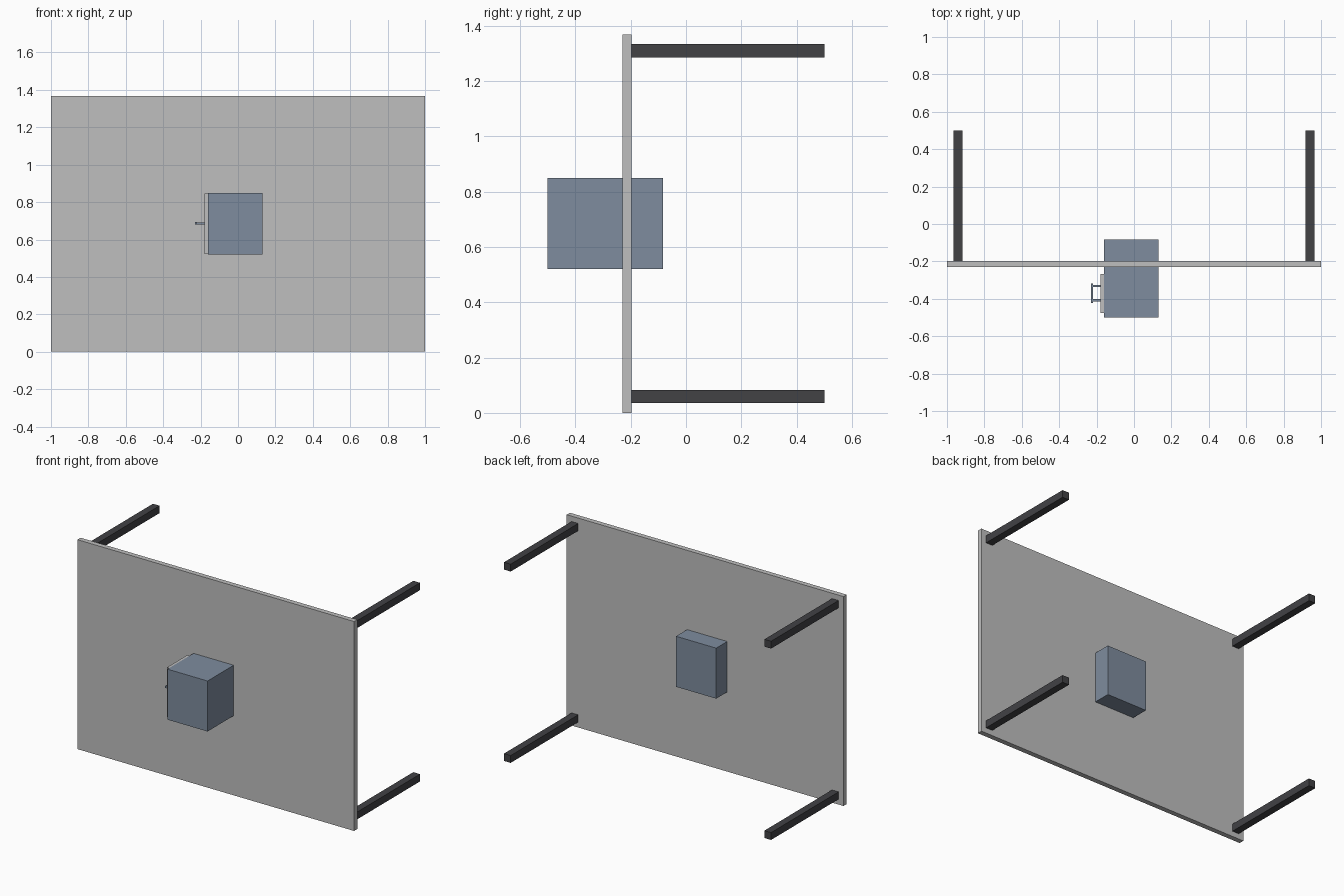
import bpy
from mathutils import Vector

cube = bpy.data.objects.get("Cube")
if cube:
    bpy.data.objects.remove(cube, do_unlink=True)


def material(name, color):
    mat = bpy.data.materials.new(name)
    mat.use_nodes = True
    mat.diffuse_color = (*color, 1)
    mat.node_tree.nodes["Principled BSDF"].inputs["Base Color"].default_value = (*color, 1)
    return mat


light_grey = material("light grey", (0.52, 0.52, 0.52))
slate_blue = material("slate blue", (0.21, 0.262, 0.342))
charcoal = material("charcoal", (0.054, 0.054, 0.06))


def box(name, low, high, mat):
    """Flat-sided block between two opposite corners."""
    low, high = Vector(low), Vector(high)
    bpy.ops.mesh.primitive_cube_add(size=1, location=(low + high) / 2)
    obj = bpy.context.object
    obj.name = name
    obj.scale = high - low
    bpy.ops.object.transform_apply(location=False, rotation=False, scale=True)
    obj.data.materials.append(mat)
    return obj


# Upright panel
box("panel", (-1, -0.23, 0), (1, -0.197, 1.368), light_grey)

# Four legs reaching back from the panel corners
half = 0.024
for side, x in (("right", -0.941), ("left", 0.941)):
    for level, z in (("lower", 0.059), ("upper", 1.309)):
        box(f"{level}_{side}_leg", (x - half, -0.197, z - half),
            (x + half, 0.5, z + half), charcoal)

# Cabinet passing through the panel
box("cabinet", (-0.16, -0.5, 0.52), (0.13, -0.083, 0.85), slate_blue)

# Drawer front with a bracket handle
box("drawer_front", (-0.18, -0.475, 0.523), (-0.16, -0.268, 0.847), light_grey)
for name, y in (("front", -0.408), ("back", -0.332)):
    box(f"{name}_handle_post", (-0.22, y - 0.006, 0.68),
        (-0.18, y + 0.006, 0.692), slate_blue)
box("handle_bar", (-0.23, -0.423, 0.679), (-0.218, -0.317, 0.693), slate_blue)
